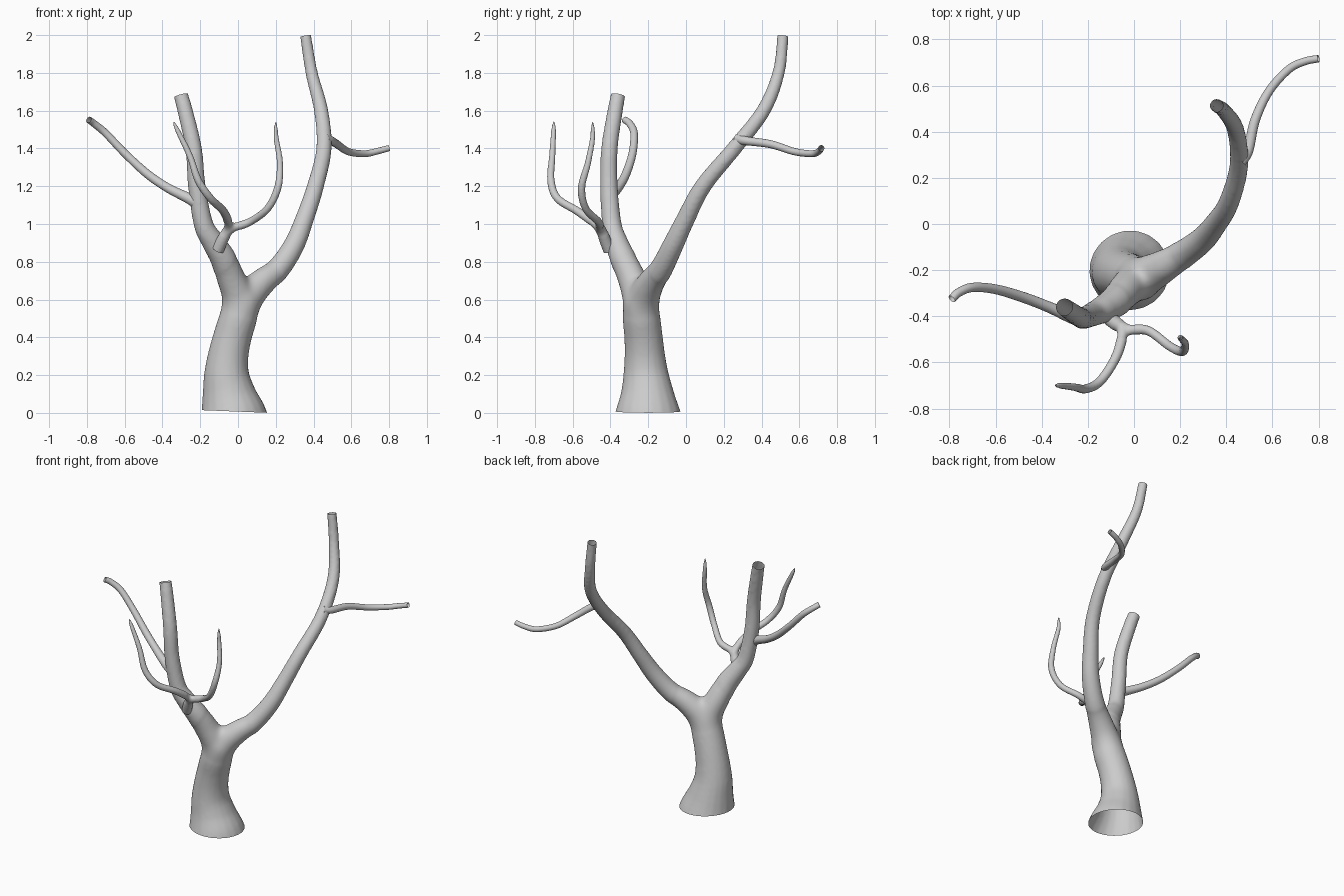
import bpy, bmesh, math
from mathutils import Vector

if "Cube" in bpy.data.objects:
    bpy.data.objects.remove(bpy.data.objects["Cube"])


def smooth_path(pts, steps=8):
    """Catmull-Rom samples through (x, y, z, radius) points."""
    P = [Vector(p) for p in pts]
    P = [2 * P[0] - P[1]] + P + [2 * P[-1] - P[-2]]
    out = []
    for i in range(1, len(P) - 2):
        a, b, c, d = P[i - 1:i + 3]
        for k in range(steps):
            t = k / steps
            out.append(0.5 * (2 * b + (c - a) * t + (2 * a - 5 * b + 4 * c - d) * t * t
                              + (3 * b - a - 3 * c + d) * t ** 3))
    out.append(P[-2])
    return [(q.xyz, max(q.w, 0.002)) for q in out]


def add_tube(bm, pts, caps=True, sides=20):
    path = smooth_path(pts)
    rings, side = [], Vector((1, 0.1, 0))
    for i, (c, r) in enumerate(path):
        t = (path[min(i + 1, len(path) - 1)][0] - path[max(i - 1, 0)][0]).normalized()
        side = (side - t * side.dot(t)).normalized()
        up = t.cross(side)
        rings.append([bm.verts.new(c + r * (side * math.cos(a) + up * math.sin(a)))
                      for a in (2 * math.pi * k / sides for k in range(sides))])
    for lo, hi in zip(rings, rings[1:]):
        for k in range(sides):
            n = (k + 1) % sides
            bm.faces.new((lo[k], lo[n], hi[n], hi[k]))
    if caps:
        bm.faces.new(rings[0][::-1])
        bm.faces.new(rings[-1])


def finish(name, bm):
    me = bpy.data.meshes.new(name)
    bm.to_mesh(me)
    bm.free()
    me.polygons.foreach_set("use_smooth", [True] * len(me.polygons))
    ob = bpy.data.objects.new(name, me)
    bpy.context.collection.objects.link(ob)
    return ob


def extend(pts, length=0.05):
    """Lengthen the last end so that it can be trimmed cleanly."""
    a, b = Vector(pts[-2]), Vector(pts[-1])
    e = b.xyz + (b.xyz - a.xyz).normalized() * length
    return pts + [(*e, b.w)]


def fuse(name, tubes, voxel, fork, reach, cuts):
    """Merge tubes into one skin, soften the fork, trim open ends."""
    bm = bmesh.new()
    for t in tubes:
        add_tube(bm, t)
    ob = finish(name, bm)
    mod = ob.modifiers.new("fuse", 'REMESH')
    mod.mode, mod.voxel_size = 'VOXEL', voxel
    dg = bpy.context.evaluated_depsgraph_get()
    bm = bmesh.new()
    bm.from_object(ob, dg)
    ob.modifiers.clear()
    near = [v for v in bm.verts if (v.co - Vector(fork)).length < reach]
    for verts, n in ((near, 18), (list(bm.verts), 3)):
        for _ in range(n):
            bmesh.ops.smooth_vert(bm, verts=verts, factor=0.5,
                                  use_axis_x=True, use_axis_y=True, use_axis_z=True)
    for point, normal, r in cuts:
        fs = [f for f in bm.faces if (f.calc_center_median() - Vector(point)).length < r]
        geom = list({v for f in fs for v in f.verts}) + list({e for f in fs for e in f.edges}) + fs
        bmesh.ops.bisect_plane(bm, geom=geom, plane_co=point, plane_no=normal, clear_outer=True)
    bm.to_mesh(ob.data)
    bm.free()
    ob.data.polygons.foreach_set("use_smooth", [True] * len(ob.data.polygons))


def end_cut(pts, r):
    a, b = Vector(pts[-2]).xyz, Vector(pts[-1]).xyz
    return (b, (b - a).normalized(), r)


# Trunk with its two main limbs
trunk = [(-.02, -.2, -.06, .19), (-.028, -.202, 0, .175), (-.048, -.205, .1, .143),
         (-.06, -.212, .2, .121), (-.052, -.218, .3, .108), (-.03, -.225, .4, .102),
         (0, -.235, .5, .1), (.03, -.24, .6, .095), (.045, -.24, .64, .08)]
right_limb = [(-.01, -.232, .45, .085), (.045, -.225, .6, .088), (.125, -.185, .69, .075),
              (.215, -.13, .765, .062), (.295, -.07, .885, .056), (.35, -.005, 1.02, .05),
              (.41, .09, 1.2, .045), (.455, .255, 1.4, .041), (.44, .41, 1.6, .038),
              (.39, .49, 1.8, .033), (.358, .513, 1.995, .03)]
left_limb = [(-.025, -.232, .45, .085), (0, -.25, .6, .086), (-.04, -.29, .72, .077),
             (-.08, -.335, .82, .069), (-.135, -.37, .91, .06), (-.183, -.393, 1.0, .052),
             (-.218, -.408, 1.2, .047), (-.235, -.405, 1.4, .044), (-.28, -.375, 1.6, .041),
             (-.302, -.36, 1.68, .039)]
fuse("trunk", [trunk, extend(right_limb), extend(left_limb)], 0.011, (.05, -.24, .68), 0.2,
     [((-.03, -.2, .008), (-.04, 0, -1), .3), end_cut(right_limb, .09), end_cut(left_limb, .09)])

# Forked front twig with two pointed shoots
stem = [(-.112, -.402, .85, .033), (-.08, -.43, .92, .031), (-.045, -.452, .985, .027)]
right_shoot = [(-.08, -.43, .92, .028), (-.035, -.458, .975, .025), (.06, -.462, 1.01, .021),
               (.155, -.53, 1.08, .02), (.21, -.553, 1.19, .02), (.222, -.52, 1.32, .017),
               (.203, -.495, 1.45, .014), (.2, -.494, 1.51, .01), (.2, -.494, 1.545, .003)]
left_shoot = [(-.08, -.43, .92, .028), (-.05, -.465, .985, .025), (-.075, -.57, 1.065, .022),
              (-.145, -.68, 1.135, .021), (-.21, -.715, 1.23, .02), (-.255, -.708, 1.36, .017),
              (-.31, -.702, 1.475, .014), (-.332, -.7, 1.52, .01), (-.343, -.699, 1.545, .003)]
fuse("front_twig", [stem, right_shoot, left_shoot], 0.006, (-.045, -.46, .985), 0.06,
     [((-.107, -.408, .865), (-.45, .4, -.85), .05)])

# Side branches, open at the tips
side_branches = {
    "left_branch": [(-.205, -.412, 1.1, .032), (-.26, -.408, 1.135, .028), (-.37, -.36, 1.19, .024),
                    (-.48, -.318, 1.265, .023), (-.6, -.283, 1.375, .021), (-.7, -.275, 1.48, .02),
                    (-.76, -.297, 1.53, .019), (-.79, -.325, 1.552, .018)],
    "right_branch": [(.46, .27, 1.45, .028), (.495, .32, 1.44, .023), (.525, .45, 1.422, .021),
                     (.585, .575, 1.383, .019), (.67, .67, 1.372, .018), (.74, .705, 1.386, .017),
                     (.8, .717, 1.402, .016)],
}
for name, pts in side_branches.items():
    bm = bmesh.new()
    add_tube(bm, pts, caps=False)
    finish(name, bm)
